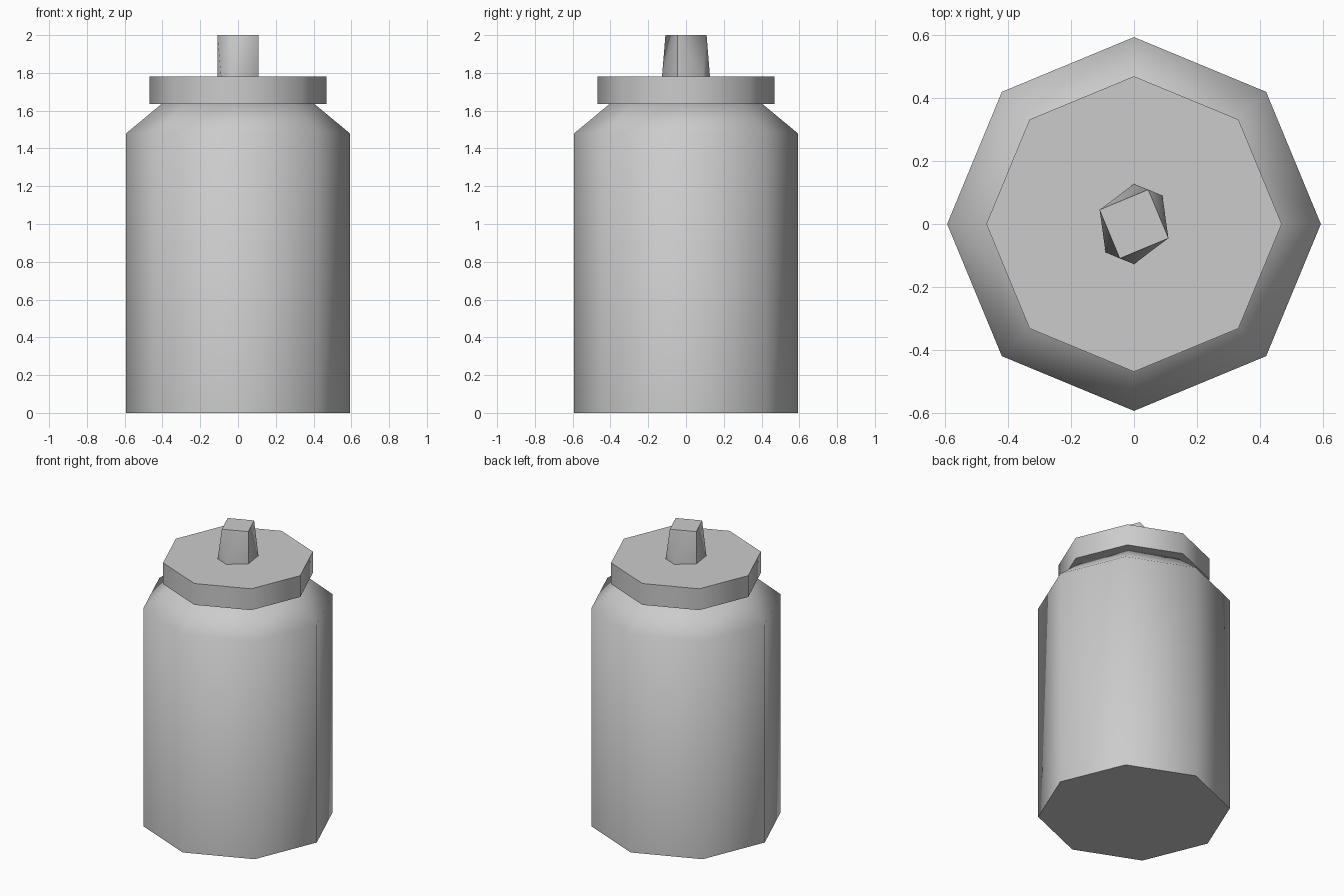
import bpy, bmesh
from math import cos, sin, pi, radians

if "Cube" in bpy.data.objects:
    bpy.data.objects.remove(bpy.data.objects["Cube"], do_unlink=True)

SIDES = 8

grey = bpy.data.materials.new("plain_grey")
grey.use_nodes = True
COLOUR = (0.6, 0.6, 0.6, 1.0)
grey.diffuse_color = COLOUR
grey.node_tree.nodes["Principled BSDF"].inputs["Base Color"].default_value = COLOUR


def finish(name, bm):
    """Turn a bmesh into a smooth shaded object with sharp rims."""
    bmesh.ops.recalc_face_normals(bm, faces=bm.faces)
    mesh = bpy.data.meshes.new(name)
    bm.to_mesh(mesh)
    bm.free()
    mesh.materials.append(grey)
    obj = bpy.data.objects.new(name, mesh)
    bpy.context.collection.objects.link(obj)
    bpy.ops.object.select_all(action="DESELECT")
    obj.select_set(True)
    bpy.context.view_layer.objects.active = obj
    bpy.ops.object.shade_smooth_by_angle(angle=radians(60))
    return obj


def turned(name, profile):
    """Stack eight-sided rings from (radius, height) pairs and cap both ends."""
    bm = bmesh.new()
    rings = [[bm.verts.new((r * cos(2 * pi * i / SIDES), r * sin(2 * pi * i / SIDES), z))
              for i in range(SIDES)] for r, z in profile]
    for low, high in zip(rings, rings[1:]):
        for i in range(SIDES):
            j = (i + 1) % SIDES
            bm.faces.new((low[i], low[j], high[j], high[i]))
    bm.faces.new(rings[0][::-1])
    bm.faces.new(rings[-1])
    return finish(name, bm)


# Jar with sloping shoulder, and its overhanging lid
turned("jar_body", [(0.592, 0), (0.592, 1.48), (0.405, 1.635)])
turned("lid", [(0.468, 1.635), (0.468, 1.78)])

# Knob: six-sided foot narrowing to a turned square top
half_foot = [(0, 0.127), (-0.109, 0.045), (-0.09, -0.09)]
half_top = [(-0.109, 0.045), (-0.045, -0.109)]
bm = bmesh.new()
for points, z in ((half_foot, 1.78), (half_top, 2.0)):
    for x, y in points:
        bm.verts.new((x, y, z))
        bm.verts.new((-x, -y, z))
bmesh.ops.convex_hull(bm, input=bm.verts)
bmesh.ops.dissolve_limit(bm, angle_limit=radians(1), verts=bm.verts, edges=bm.edges)
finish("lid_knob", bm)
